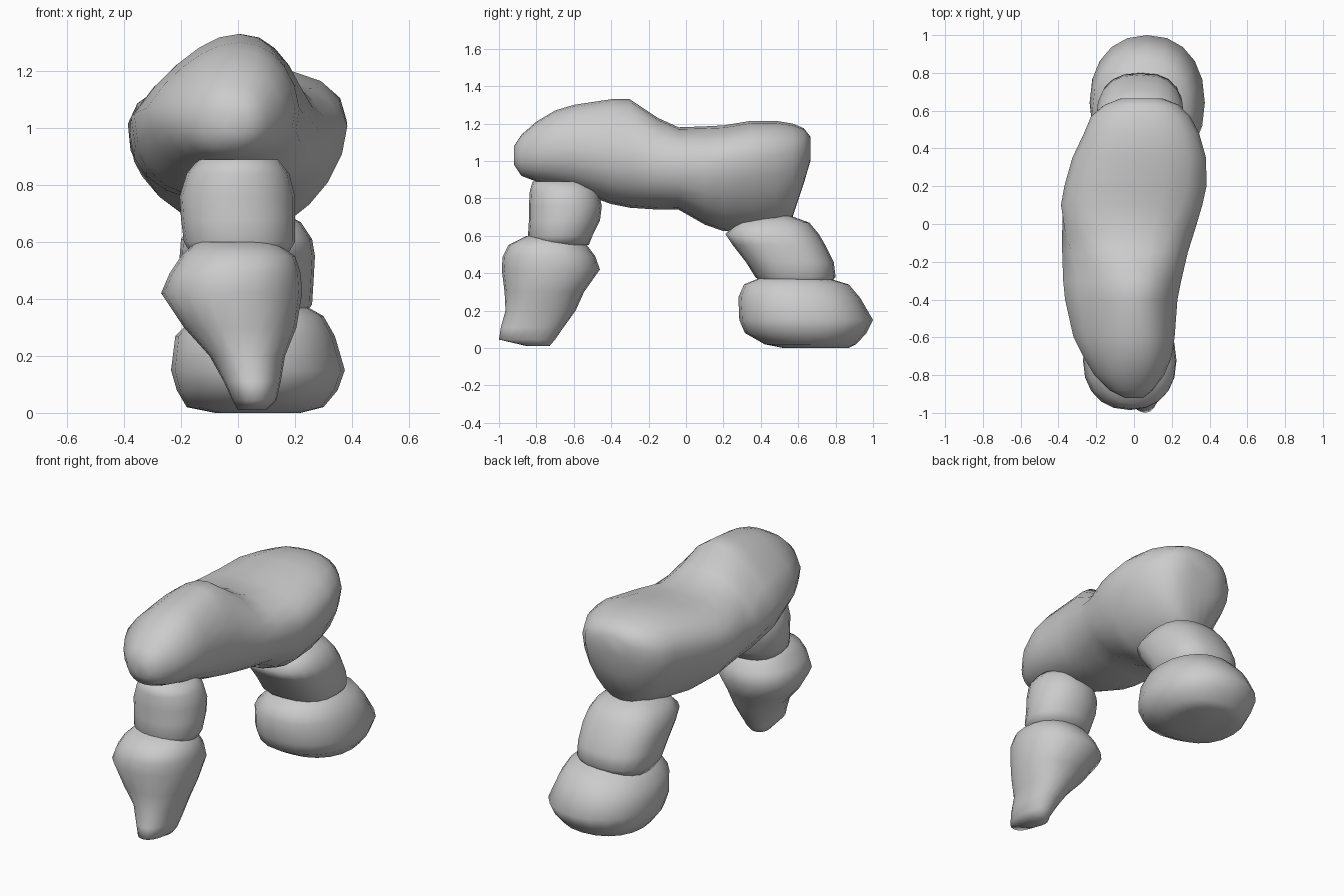
import bpy, bmesh, math

SIDES = 20


def loft(name, axis, sections, power=2.4):
    """Skin rounded rings along an axis.
    Section: (position, a_min, a_max, b_min, b_max[, widening up, crown narrowing, crown shift])"""
    bm = bmesh.new()
    rings = []
    for s in sections:
        pos, a0, a1, b0, b1 = s[:5]
        widen, narrow, shift = (list(s[5:]) + [0, 0, 0])[:3]
        ring = []
        for i in range(SIDES):
            t = 2 * math.pi * i / SIDES
            c, d = math.cos(t), math.sin(t)
            u = math.copysign(abs(c) ** (2 / power), c)
            v = math.copysign(abs(d) ** (2 / power), d)
            up = max(v, 0)
            a = (a0 + a1) / 2 + shift * up
            a += (a1 - a0) / 2 * u * (1 + widen * (v - 0.1)) * (1 - narrow * up)
            b = (b0 + b1) / 2 + (b1 - b0) / 2 * v
            ring.append(bm.verts.new((a, pos, b) if axis == 'Y' else (a, b, pos)))
        rings.append(ring)
    for r, q in zip(rings, rings[1:]):
        for i in range(SIDES):
            j = (i + 1) % SIDES
            bm.faces.new((r[i], r[j], q[j], q[i]))
    bm.faces.new(rings[0])
    bm.faces.new(rings[-1])
    bmesh.ops.recalc_face_normals(bm, faces=bm.faces)
    for f in bm.faces:
        f.smooth = True
    mesh = bpy.data.meshes.new(name)
    bm.to_mesh(mesh)
    bm.free()
    obj = bpy.data.objects.new(name, mesh)
    bpy.context.collection.objects.link(obj)
    return obj


# Long bridging boulder, rings along y (x range, z range)
loft("top_boulder", 'Y', [
    (-0.92, -0.05, 0.05, 0.98, 1.08),
    (-0.88, -0.13, 0.10, 0.92, 1.14),
    (-0.80, -0.21, 0.16, 0.89, 1.21, 0, 0.15, 0.02),
    (-0.70, -0.27, 0.20, 0.865, 1.27, 0, 0.25, 0.04),
    (-0.60, -0.32, 0.215, 0.84, 1.30, 0, 0.3, 0.06),
    (-0.40, -0.365, 0.23, 0.77, 1.33, 0, 0.38, 0.07),
    (-0.30, -0.375, 0.25, 0.75, 1.33, 0, 0.38, 0.07),
    (-0.15, -0.38, 0.285, 0.74, 1.23, 0, 0.2, 0.04),
    (-0.04, -0.38, 0.32, 0.74, 1.18),
    (0.10, -0.385, 0.36, 0.66, 1.185, 0.2),
    (0.20, -0.36, 0.375, 0.625, 1.19, 0.28),
    (0.35, -0.315, 0.37, 0.63, 1.215, 0.32),
    (0.48, -0.255, 0.335, 0.65, 1.215, 0.32),
    (0.57, -0.22, 0.29, 0.70, 1.20, 0.3),
    (0.63, -0.16, 0.24, 0.88, 1.175, 0.1),
    (0.665, -0.07, 0.15, 1.0, 1.13),
], 2.25)

# Front leg: a block over a tapering foot, rings along z (x range, y range)
loft("front_upper_stone", 'Z', [
    (0.55, -0.16, 0.17, -0.82, -0.52),
    (0.60, -0.19, 0.20, -0.845, -0.50),
    (0.68, -0.20, 0.20, -0.84, -0.46),
    (0.76, -0.205, 0.20, -0.84, -0.45),
    (0.84, -0.18, 0.18, -0.835, -0.47),
    (0.89, -0.14, 0.14, -0.82, -0.52),
], 2.1)
loft("front_foot_stone", 'Z', [
    (0.01, 0.0, 0.10, -0.85, -0.73),
    (0.045, -0.02, 0.135, -1.0, -0.70),
    (0.11, -0.05, 0.15, -0.99, -0.655),
    (0.20, -0.10, 0.165, -0.965, -0.59),
    (0.30, -0.19, 0.205, -0.97, -0.545),
    (0.42, -0.27, 0.225, -0.985, -0.46),
    (0.49, -0.24, 0.22, -0.98, -0.485),
    (0.55, -0.20, 0.20, -0.95, -0.53),
    (0.60, -0.15, 0.13, -0.85, -0.60),
], 2.2)

# Rear leg: a leaning block over a broad foot
loft("rear_upper_stone", 'Z', [
    (0.33, -0.16, 0.22, 0.43, 0.76),
    (0.38, -0.19, 0.26, 0.37, 0.80),
    (0.46, -0.20, 0.265, 0.32, 0.79),
    (0.55, -0.205, 0.27, 0.25, 0.745),
    (0.61, -0.20, 0.26, 0.21, 0.71),
    (0.67, -0.16, 0.22, 0.27, 0.66),
    (0.71, -0.08, 0.14, 0.40, 0.55),
], 2.5)
loft("rear_foot_stone", 'Z', [
    (0.0, -0.08, 0.22, 0.52, 0.87),
    (0.02, -0.18, 0.30, 0.42, 0.91),
    (0.08, -0.215, 0.35, 0.315, 0.965),
    (0.15, -0.235, 0.375, 0.285, 1.0),
    (0.27, -0.22, 0.34, 0.28, 0.93),
    (0.34, -0.15, 0.30, 0.31, 0.87),
    (0.385, -0.07, 0.22, 0.42, 0.72),
], 2.2)
